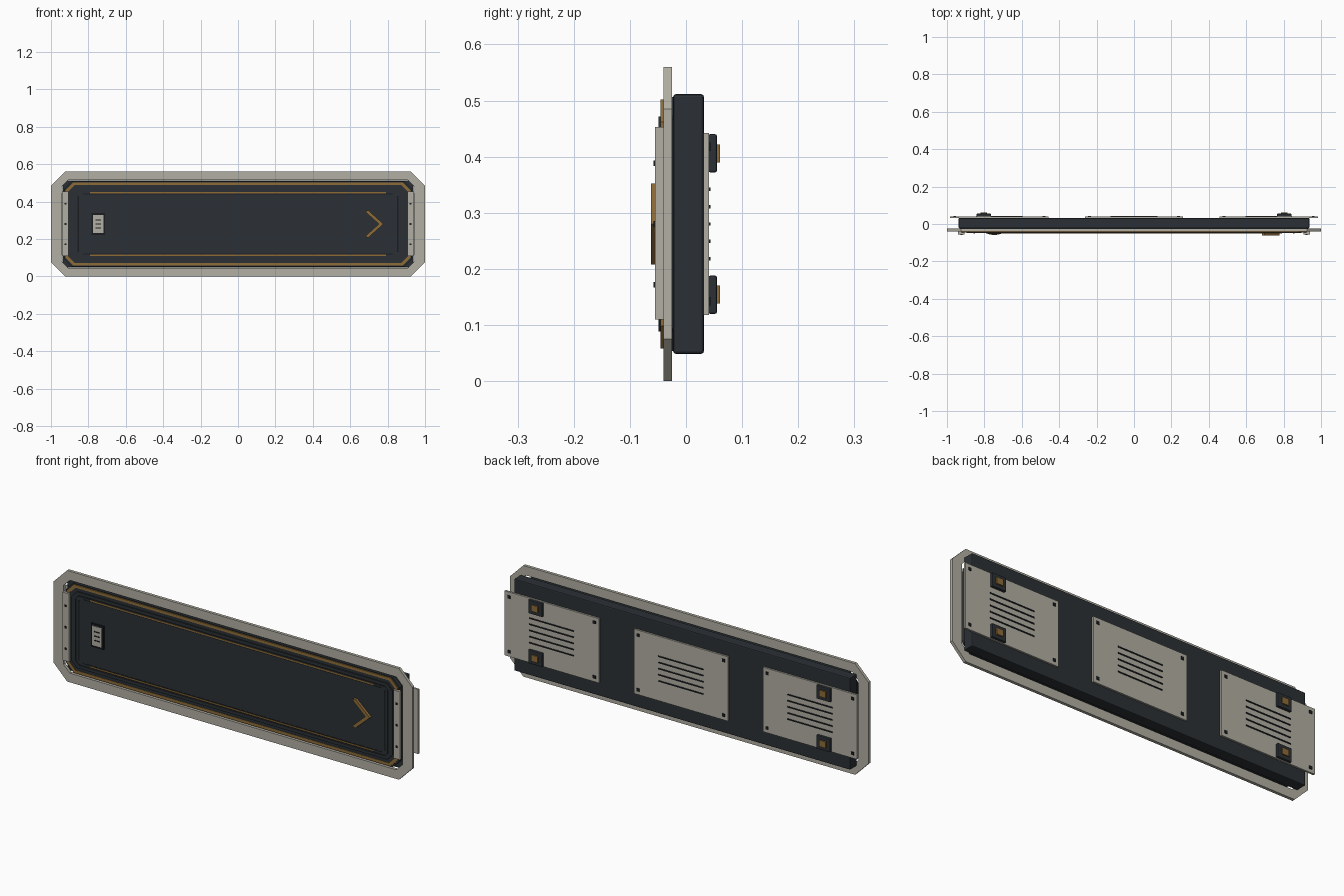
import bpy, bmesh

if "Cube" in bpy.data.objects:
    bpy.data.objects.remove(bpy.data.objects["Cube"])

CZ = 0.28  # height of the panel's centre line


def material(name, rgb):
    m = bpy.data.materials.new(name)
    m.diffuse_color = (*rgb, 1)
    m.use_nodes = True
    m.node_tree.nodes["Principled BSDF"].inputs["Base Color"].default_value = m.diffuse_color
    return m


DARK = material("dark_metal", (0.024, 0.030, 0.036))
BLACK = material("black_metal", (0.010, 0.012, 0.014))
PALE = material("pale_metal", (0.45, 0.43, 0.37))
BRASS = material("brass", (0.27, 0.15, 0.04))


def finish(name, bm, mat, bevel=0):
    bmesh.ops.recalc_face_normals(bm, faces=bm.faces)
    me = bpy.data.meshes.new(name)
    bm.to_mesh(me)
    bm.free()
    me.materials.append(mat)
    ob = bpy.data.objects.new(name, me)
    bpy.context.collection.objects.link(ob)
    if bevel:
        mod = ob.modifiers.new("bevel", 'BEVEL')
        mod.width, mod.segments = bevel, 2
    return ob


def prism(name, pts, y0, y1, mat, bevel=0):
    """Extrude an x-z outline from y0 to y1."""
    bm = bmesh.new()
    a = [bm.verts.new((x, y0, z)) for x, z in pts]
    b = [bm.verts.new((x, y1, z)) for x, z in pts]
    bm.faces.new(a)
    bm.faces.new(b)
    for i in range(len(pts)):
        j = (i + 1) % len(pts)
        bm.faces.new((a[i], a[j], b[j], b[i]))
    return finish(name, bm, mat, bevel)


def octagon(hx, hz, c):
    """Rectangle with cut corners, centred on the panel."""
    q = [(hx, hz - c), (hx - c, hz), (c - hx, hz), (-hx, hz - c),
         (-hx, c - hz), (c - hx, -hz), (hx - c, -hz), (hx, c - hz)]
    return [(x, z + CZ) for x, z in q]


def ring(name, outer, inner, y0, y1, mat):
    """Frame between two matching outlines."""
    bm = bmesh.new()
    loops = [[bm.verts.new((x, y, z)) for x, z in pts]
             for pts, y in ((outer, y0), (inner, y0), (inner, y1), (outer, y1))]
    n = len(outer)
    for k in range(4):
        p, q = loops[k], loops[(k + 1) % 4]
        for i in range(n):
            j = (i + 1) % n
            bm.faces.new((p[i], p[j], q[j], q[i]))
    return finish(name, bm, mat)


def box(name, x, z, w, h, y0, y1, mat, bevel=0):
    pts = [(x - w / 2, z - h / 2), (x + w / 2, z - h / 2),
           (x + w / 2, z + h / 2), (x - w / 2, z + h / 2)]
    return prism(name, pts, y0, y1, mat, bevel)


# Main body and outer frame
box("body", 0, CZ, 1.875, 0.463, -0.023, 0.032, DARK, 0.005)
ring("outer_frame", octagon(1.0, 0.28, 0.075), octagon(0.945, 0.234, 0.035),
     -0.040, -0.025, PALE)

# Stepped front face
prism("front_step", octagon(0.93, 0.226, 0.04), -0.040, -0.022, DARK)
ring("brass_trim", octagon(0.922, 0.222, 0.04), octagon(0.910, 0.208, 0.036),
     -0.045, -0.039, BRASS)
prism("inner_step", octagon(0.910, 0.208, 0.036), -0.043, -0.039, DARK)
ring("inner_rim", octagon(0.895, 0.192, 0.03), octagon(0.872, 0.176, 0.02),
     -0.049, -0.042, DARK)
prism("face_panel", octagon(0.868, 0.172, 0.015), -0.048, -0.042, DARK)
for s in (-1, 1):
    box("face_rail", 0, CZ + s * 0.167, 1.58, 0.007, -0.050, -0.047, BRASS)
    box("face_rail_shadow", 0, CZ + s * 0.161, 1.66, 0.004, -0.049, -0.047, BLACK)
    box("face_end_rail", s * 0.853, CZ, 0.008, 0.30, -0.050, -0.047, BLACK)

# End strips with three bolts
for s in (-1, 1):
    box("end_strip", s * 0.923, CZ + 0.001, 0.036, 0.343, -0.055, -0.040, PALE)
    for dz in (-0.108, 0, 0.108):
        box("strip_bolt", s * 0.923, CZ + dz, 0.010, 0.010, -0.058, -0.054, BLACK)

# Indicator plate and arrow chevron
box("indicator_surround", -0.747, CZ, 0.070, 0.118, -0.054, -0.047, BLACK)
box("indicator_plate", -0.747, CZ, 0.054, 0.098, -0.057, -0.053, PALE)
for dz in (-0.022, 0, 0.022):
    box("indicator_bar", -0.747, CZ + dz, 0.028, 0.005, -0.059, -0.056, BLACK)
prism("chevron", [(0.685, 0.352), (0.698, 0.352), (0.778, 0.28), (0.698, 0.208),
                  (0.685, 0.208), (0.685, 0.219), (0.753, 0.28), (0.685, 0.341)],
      -0.062, -0.047, BRASS)

# Rear service plates with vent slots and corner bolts
for px in (-0.72, 0, 0.72):
    box("rear_plate", px, CZ, 0.525, 0.325, 0.031, 0.041, PALE)
    for i in range(-2, 3):
        box("vent_slot", px, CZ + i * 0.031, 0.25, 0.006, 0.040, 0.044, BLACK)
    for sx in (-1, 1):
        for sz in (-1, 1):
            box("plate_bolt", px + sx * 0.238, CZ + sz * 0.138, 0.015, 0.015,
                0.040, 0.044, BLACK)

# Rear mounting blocks with brass studs
for sx in (-1, 1):
    for sz in (-1, 1):
        x, z = sx * 0.803, CZ + sz * 0.126
        box("mount_block", x, z, 0.078, 0.068, 0.040, 0.055, DARK, 0.003)
        box("mount_stud", x, z, 0.036, 0.032, 0.054, 0.061, BRASS)
